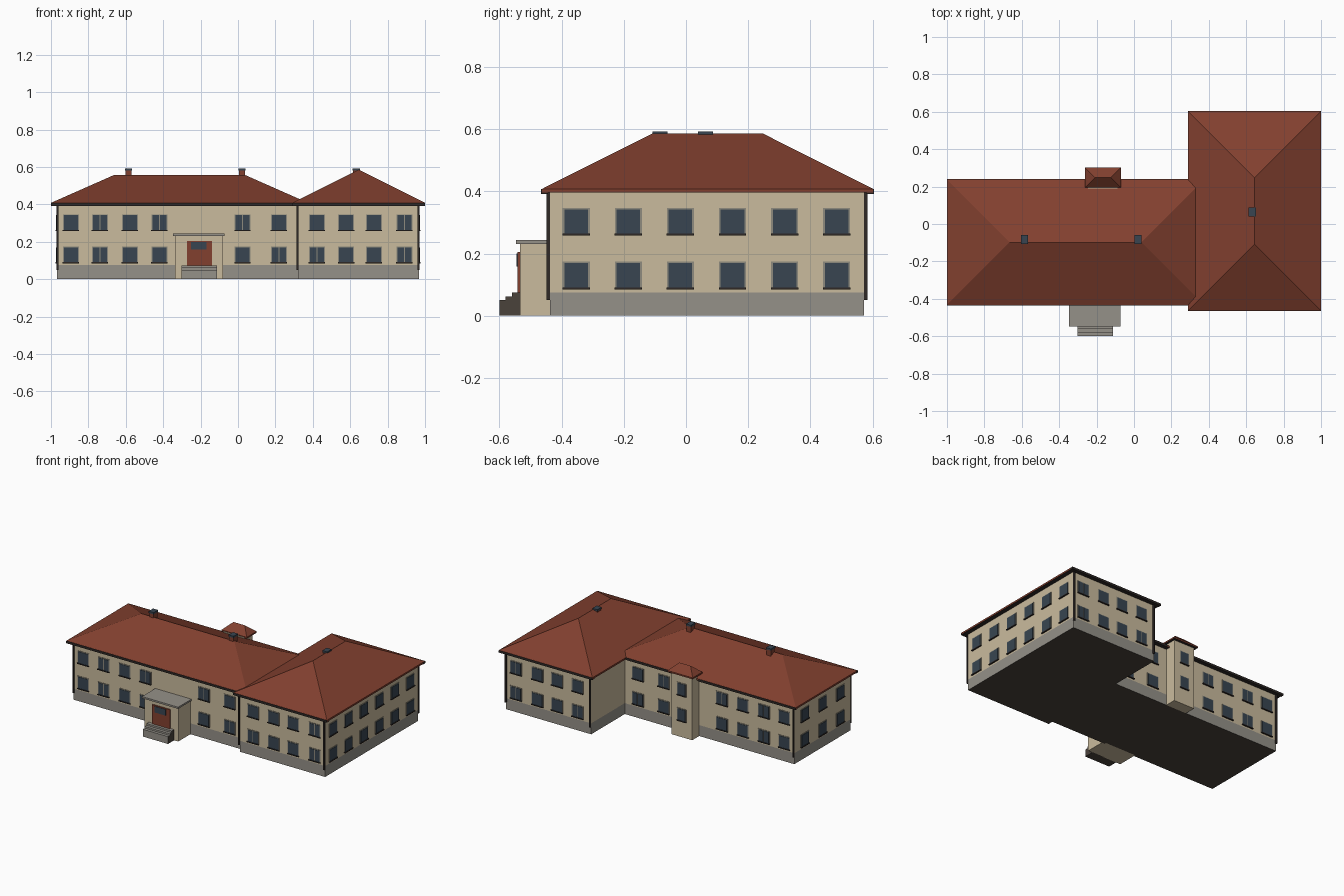
import bpy, bmesh
from mathutils import Vector

if "Cube" in bpy.data.objects:
    bpy.data.objects.remove(bpy.data.objects["Cube"])


def material(name, hex_code):
    def lin(c):
        return c / 12.92 if c <= 0.04045 else ((c + 0.055) / 1.055) ** 2.4
    m = bpy.data.materials.new(name)
    rgb = [lin(int(hex_code[i:i + 2], 16) / 255) for i in (0, 2, 4)]
    m.diffuse_color = (*rgb, 1)
    m.use_nodes = True
    m.node_tree.nodes["Principled BSDF"].inputs["Base Color"].default_value = m.diffuse_color
    return m


WALL = material("cream_plaster", "CABB9D")
STONE = material("grey_stone", "959189")
ROOF = material("red_tile", "82402F")
GLASS = material("slate_glass", "384551")
DARK = material("dark_metal", "2E2826")
BROWN = material("dark_brown", "4A423B")
FRAME = material("frame_grey", "8F8B7E")


def finish(name, bm, mat, under=None):
    """Turn a bmesh into an object; 'under' colours downward faces."""
    bmesh.ops.recalc_face_normals(bm, faces=bm.faces)
    me = bpy.data.meshes.new(name)
    me.materials.append(mat)
    if under:
        me.materials.append(under)
        for f in bm.faces:
            f.material_index = 1 if f.normal.z < -0.9 else 0
    bm.to_mesh(me)
    bm.free()
    ob = bpy.data.objects.new(name, me)
    bpy.context.collection.objects.link(ob)
    return ob


def add_box(bm, x0, x1, y0, y1, z0, z1):
    vs = bmesh.ops.create_cube(bm, size=1)["verts"]
    for v in vs:
        v.co = Vector(((x0 + x1) / 2 + v.co.x * (x1 - x0),
                       (y0 + y1) / 2 + v.co.y * (y1 - y0),
                       (z0 + z1) / 2 + v.co.z * (z1 - z0)))


def boxes(name, mat, dims, under=None):
    bm = bmesh.new()
    for d in dims:
        add_box(bm, *d)
    return finish(name, bm, mat, under)


def prism(name, mat, outline, z0, z1, under=None):
    bm = bmesh.new()
    f = bm.faces.new([bm.verts.new((x, y, z0)) for x, y in outline])
    top = bmesh.ops.extrude_face_region(bm, geom=[f])["geom"]
    for v in top:
        if isinstance(v, bmesh.types.BMVert):
            v.co.z = z1
    if not any(abs(g.calc_center_median().z - z0) < 1e-6 for g in bm.faces):
        bm.faces.new([v for v in bm.verts if abs(v.co.z - z0) < 1e-6][:len(outline)])
    return finish(name, bm, mat, under)


def hip_roof(name, x0, x1, y0, y1, z_under, z_eave, z_ridge):
    bm = bmesh.new()
    rect = [(x0, y0), (x1, y0), (x1, y1), (x0, y1)]
    lo = [bm.verts.new((x, y, z_under)) for x, y in rect]
    a, b, c, d = hi = [bm.verts.new((x, y, z_eave)) for x, y in rect]
    bm.faces.new(lo[::-1])
    for i in range(4):
        j = (i + 1) % 4
        bm.faces.new((lo[i], lo[j], hi[j], hi[i]))
    xm, ym = (x0 + x1) / 2, (y0 + y1) / 2
    if x1 - x0 > y1 - y0:
        h = (y1 - y0) / 2
        r, s = bm.verts.new((x0 + h, ym, z_ridge)), bm.verts.new((x1 - h, ym, z_ridge))
        faces = [(a, b, s, r), (b, c, s), (c, d, r, s), (d, a, r)]
    else:
        h = (x1 - x0) / 2
        r, s = bm.verts.new((xm, y0 + h, z_ridge)), bm.verts.new((xm, y1 - h, z_ridge))
        faces = [(a, b, r), (b, c, s, r), (c, d, s), (d, a, r, s)]
    for f in faces:
        bm.faces.new(f)
    return finish(name, bm, ROOF, DARK)


# Body: L-shaped footprint, stone base and plaster walls
foot = [(-0.968, -0.402), (0.32, -0.402), (0.32, -0.437), (0.968, -0.437),
        (0.968, 0.572), (0.32, 0.572), (0.32, 0.207), (-0.968, 0.207)]
prism("plinth", STONE, foot, 0, 0.075, BROWN)
prism("walls", WALL, foot, 0.075, 0.4)

# Rear stair tower
boxes("stair_tower", WALL, [(-0.245, -0.087, 0.19, 0.283, 0, 0.435)])

# Roofs
hip_roof("main_roof", -1, 0.375, -0.433, 0.237, 0.396, 0.408, 0.556)
hip_roof("wing_roof", 0.29, 1, -0.463, 0.602, 0.396, 0.408, 0.586)
hip_roof("tower_roof", -0.262, -0.07, 0.195, 0.302, 0.43, 0.44, 0.488)

# Gutters along the front and back eaves, downpipes at the corners
boxes("gutters", DARK, [
    (-1, 0.29, -0.436, -0.415, 0.392, 0.407), (-1, -0.262, 0.22, 0.24, 0.392, 0.407),
    (-0.07, 0.29, 0.22, 0.24, 0.392, 0.407),
    (0.29, 1, -0.466, -0.443, 0.392, 0.407), (0.29, 1, 0.58, 0.604, 0.392, 0.407)])
pipes = [(-0.965, -0.408), (0.318, -0.443), (0.965, -0.443),
         (-0.965, 0.213), (0.965, 0.578), (0.325, 0.578)]
boxes("downpipes", DARK, [(x - 0.005, x + 0.005, y - 0.005, y + 0.005, 0.05, 0.4)
                          for x, y in pipes])

# Chimneys with slate caps
stacks = [(-0.585, -0.083, 0.5), (0.022, -0.083, 0.5), (0.632, 0.063, 0.54)]
boxes("chimneys", ROOF, [(x - 0.016, x + 0.016, y - 0.021, y + 0.021, z, 0.582)
                         for x, y, z in stacks])
boxes("chimney_caps", GLASS, [(x - 0.019, x + 0.019, y - 0.024, y + 0.024, 0.58, 0.592)
                              for x, y, z in stacks])

# Windows: frame plate, one or two panes, and a sill, on any wall
frames, panes, sills = bmesh.new(), bmesh.new(), bmesh.new()


def plate(bm, axis, wall, sign, u, w, z0, z1, depth):
    n = sorted((wall - sign * 0.002, wall + sign * depth))
    span = (u - w / 2, u + w / 2)
    add_box(bm, *(span if axis == "y" else n), *(n if axis == "y" else span), z0, z1)


def window(axis, wall, sign, u, z, w=0.076, double=False):
    plate(frames, axis, wall, sign, u, w + 0.011, z, z + 0.087, 0.003)
    if double:
        for side in (-1, 1):
            plate(panes, axis, wall, sign, u + side * w * 0.27, w * 0.46, z + 0.004, z + 0.082, 0.005)
    else:
        plate(panes, axis, wall, sign, u, w, z + 0.004, z + 0.082, 0.005)
    plate(sills, axis, wall, sign, u, w + 0.012, z - 0.002, z + 0.004, 0.009)


LOW, HIGH = 0.087, 0.26
main_x = [-0.893, -0.738, -0.578, -0.42, 0.024, 0.219]
wing_x = [0.422, 0.578, 0.727, 0.89]
split = {LOW: (-0.738, 0.219, 0.422, 0.89), HIGH: (-0.738, -0.42, 0.024, 0.89)}
for z in (LOW, HIGH):
    for xs, front, back in ((main_x, -0.402, 0.207), (wing_x, -0.437, 0.572)):
        for x in xs:
            window("y", front, -1, x, z, double=x in split[z])
            window("y", back, 1, x, z, double=x in split[z])
    for i in range(6):
        window("x", 0.968, 1, -0.353 + 0.1675 * i, z)
    for y in (-0.29, -0.098, 0.095):
        window("x", -0.968, -1, y, z)
for z in (0.11, 0.285):
    window("y", 0.283, 1, -0.166, z, w=0.058)
finish("window_frames", frames, FRAME)
finish("window_panes", panes, GLASS)
finish("window_sills", sills, DARK)

# Entrance porch, canopy, door and steps
boxes("porch", WALL, [(-0.337, -0.08, -0.534, -0.39, 0, 0.232)])
boxes("porch_canopy", STONE, [(-0.347, -0.072, -0.547, -0.39, 0.231, 0.243)])
boxes("door", ROOF, [(-0.273, -0.139, -0.542, -0.53, 0.072, 0.205)])
boxes("door_pane", GLASS, [(-0.252, -0.168, -0.545, -0.54, 0.158, 0.2)])
steps = boxes("steps", STONE, [(-0.303, -0.112, -0.6, -0.53, 0, 0.05),
                               (-0.303, -0.112, -0.58, -0.53, 0.05, 0.062),
                               (-0.303, -0.112, -0.56, -0.53, 0.062, 0.074)], BROWN)
for p in steps.data.polygons:
    if abs(p.normal.x) > 0.9:
        p.material_index = 1
